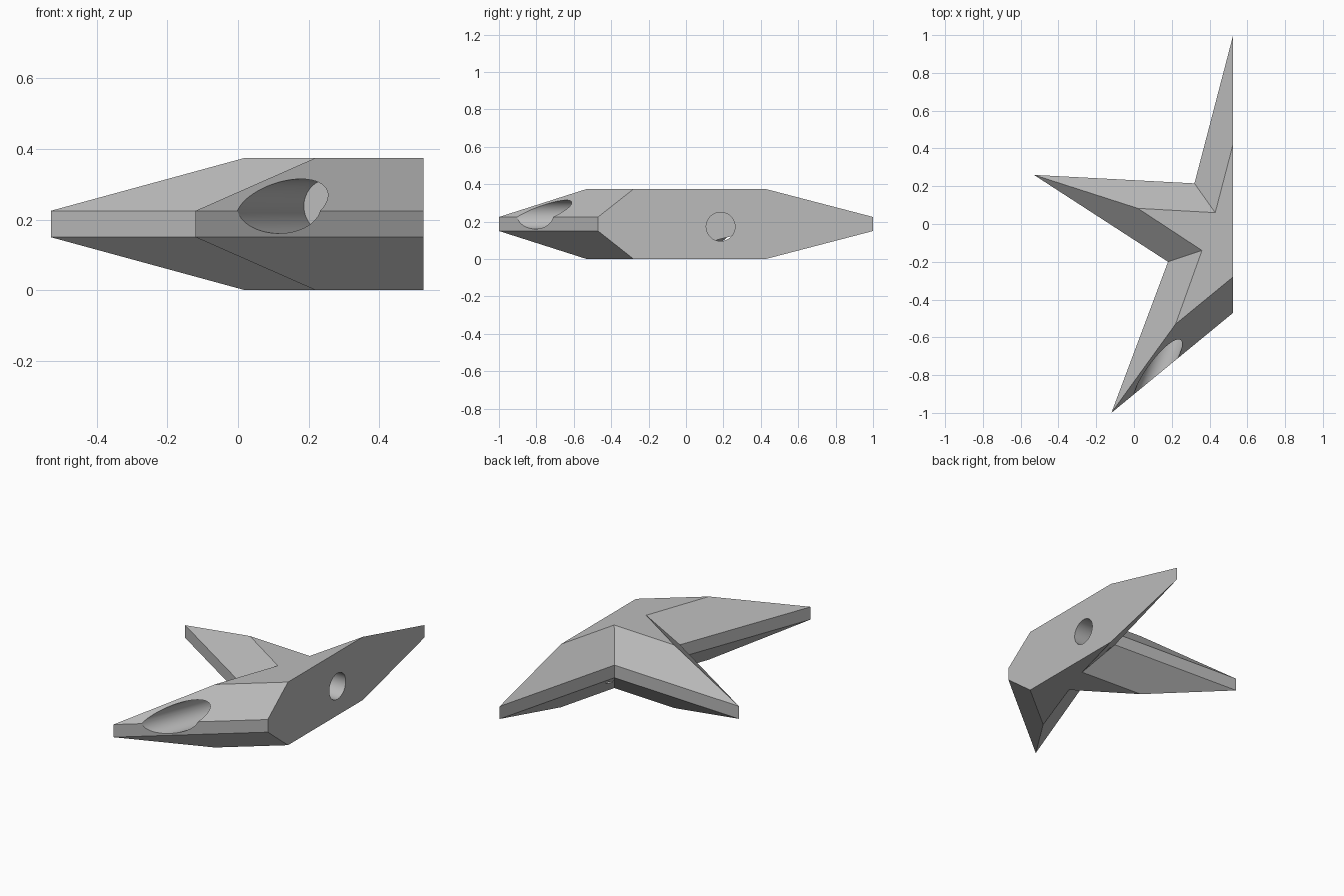
import bpy, bmesh, math
from mathutils import Vector

if "Cube" in bpy.data.objects:
    bpy.data.objects.remove(bpy.data.objects["Cube"])

grey = bpy.data.materials.new("plain_grey")
grey.use_nodes = True
grey.diffuse_color = (0.5, 0.5, 0.5, 1)
grey.node_tree.nodes["Principled BSDF"].inputs["Base Color"].default_value = (0.5, 0.5, 0.5, 1)

# Plan outlines, in matching order: outer rim and flat top/bottom plateau
RIM = [(-0.53, 0.26), (0.18, -0.2), (-0.12, -1), (0.525, -0.47), (0.525, 1), (0.32, 0.215)]
FLAT = [(0.02, 0.083), (0.36, -0.14), (0.22, -0.53), (0.525, -0.28), (0.525, 0.425), (0.43, 0.06)]


def add_object(name, bm):
    mesh = bpy.data.meshes.new(name)
    bmesh.ops.recalc_face_normals(bm, faces=bm.faces)
    bm.to_mesh(mesh)
    bm.free()
    mesh.materials.append(grey)
    obj = bpy.data.objects.new(name, mesh)
    bpy.context.collection.objects.link(obj)
    return obj


# Star body: four stacked rings bridged with flat faces
bm = bmesh.new()
layers = [(FLAT, 0), (RIM, 0.15), (RIM, 0.225), (FLAT, 0.375)]
rings = [[bm.verts.new((x, y, z)) for x, y in outline] for outline, z in layers]
for low, high in zip(rings, rings[1:]):
    for i in range(len(low)):
        j = (i + 1) % len(low)
        bm.faces.new((low[i], low[j], high[j], high[i]))
bm.faces.new(rings[0][::-1])
bm.faces.new(rings[-1])
# Merge the coplanar cut side into a single flat face
side = [f for f in bm.faces if all(v.co.x > 0.52 for v in f.verts)]
bmesh.ops.dissolve_faces(bm, faces=side)
body = add_object("star_body", bm)


# Round blind holes for pins
def drill(name, center, angle, back, depth, radius):
    axis = Vector((math.cos(angle), math.sin(angle), 0))
    cut_bm = bmesh.new()
    bmesh.ops.create_cone(cut_bm, cap_ends=True, segments=64, radius1=radius,
                          radius2=radius, depth=back + depth)
    for f in cut_bm.faces:
        f.smooth = len(f.verts) == 4
    cutter = add_object(name, cut_bm)
    cutter.rotation_euler = axis.to_track_quat("Z", "Y").to_euler()
    cutter.location = Vector(center) + axis * (depth - back) / 2
    cutter.hide_render = True
    cutter.hide_viewport = True
    mod = body.modifiers.new(name, "BOOLEAN")
    mod.operation = "DIFFERENCE"
    mod.solver = "EXACT"
    mod.object = cutter
    return cutter


cutters = [
    drill("side_hole_cutter", (0.525, 0.185, 0.173), math.pi, 0.1, 0.17, 0.077),
    drill("arm_hole_cutter", (0.118, -0.8, 0.238), math.radians(69.4), 0.4, 0.4, 0.077),
]

# Bake the holes into the body and drop the cutters
bpy.context.view_layer.update()
baked = bpy.data.meshes.new_from_object(
    body.evaluated_get(bpy.context.evaluated_depsgraph_get()))
body.modifiers.clear()
body.data = baked
for cutter in cutters:
    bpy.data.objects.remove(cutter)

bpy.context.view_layer.objects.active = body
body.select_set(True)
bpy.ops.object.shade_smooth_by_angle(angle=math.radians(20))
